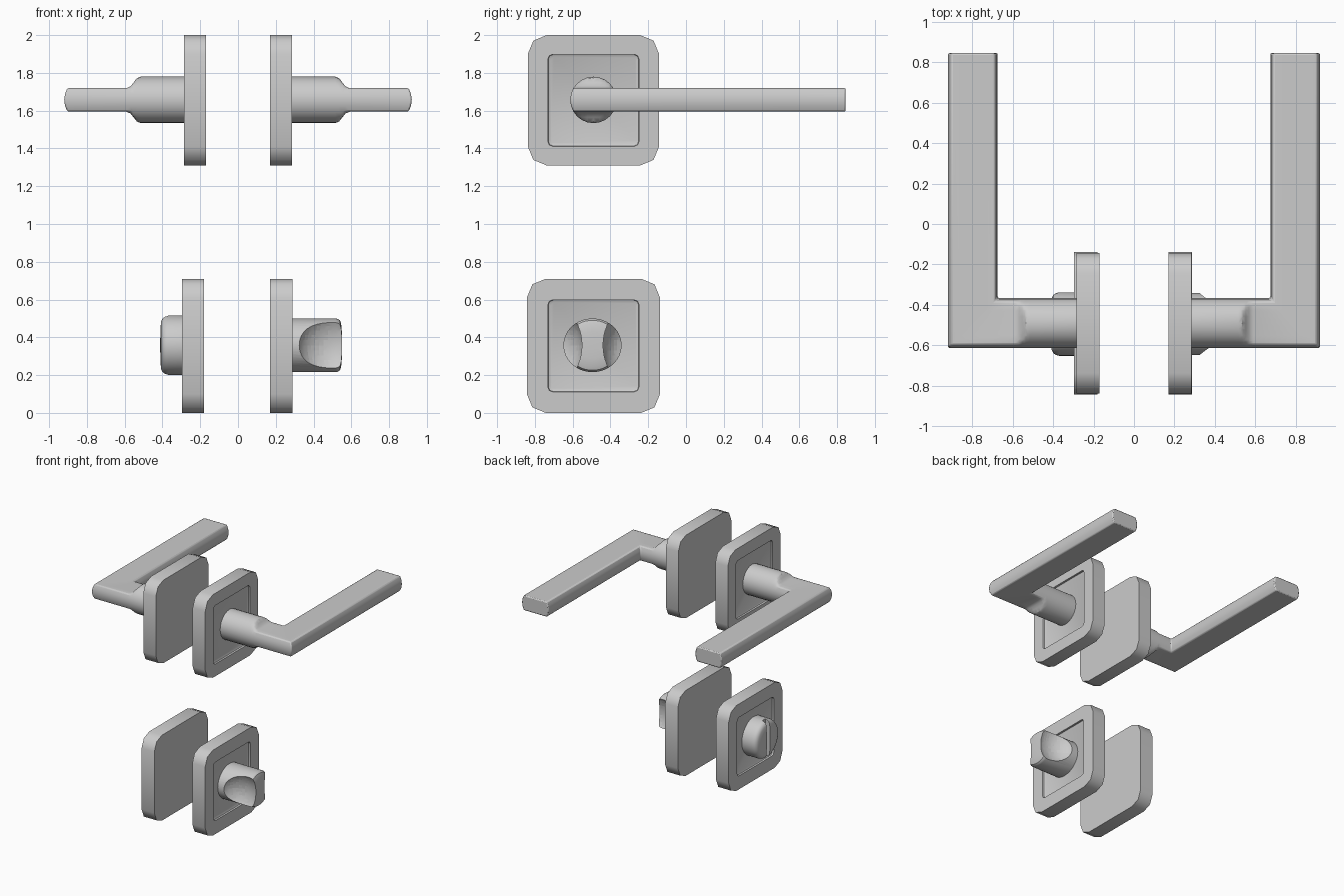
import bpy, bmesh, math
from mathutils import Vector

if "Cube" in bpy.data.objects:
    bpy.data.objects.remove(bpy.data.objects["Cube"])

CY = -0.49  # shared y centre of plates and spindles


def loft(name, rings, smooth=35):
    """Skin matching rings of points and cap both ends."""
    bm = bmesh.new()
    vs = [[bm.verts.new(p) for p in r] for r in rings]
    n = len(rings[0])
    for a, b in zip(vs, vs[1:]):
        for i in range(n):
            j = (i + 1) % n
            bm.faces.new((a[i], a[j], b[j], b[i]))
    bm.faces.new(vs[0])
    bm.faces.new(vs[-1])
    bmesh.ops.recalc_face_normals(bm, faces=bm.faces)
    me = bpy.data.meshes.new(name)
    bm.to_mesh(me)
    bm.free()
    ob = bpy.data.objects.new(name, me)
    bpy.context.collection.objects.link(ob)
    shade(ob, smooth)
    return ob


def shade(ob, angle=35):
    bpy.ops.object.select_all(action='DESELECT')
    ob.select_set(True)
    bpy.context.view_layer.objects.active = ob
    bpy.ops.object.shade_smooth_by_angle(angle=math.radians(angle))


def cut(ob, cutter):
    """Subtract the cutter and remove it."""
    m = ob.modifiers.new("cut", 'BOOLEAN')
    m.operation, m.solver, m.object = 'DIFFERENCE', 'EXACT', cutter
    bpy.context.view_layer.objects.active = ob
    bpy.ops.object.modifier_apply(modifier=m.name)
    bpy.data.objects.remove(cutter)
    shade(ob)


def rounded_square(x, cy, cz, wy, wz, r, seg=2):
    pts = []
    for k, (sy, sz) in enumerate(((1, 1), (-1, 1), (-1, -1), (1, -1))):
        for i in range(seg + 1):
            a = math.pi / 2 * (k + i / seg)
            pts.append(Vector((x, cy + sy * (wy / 2 - r) + r * math.cos(a),
                               cz + sz * (wz / 2 - r) + r * math.sin(a))))
    return pts


def plate(name, back, front, cz, w, h):
    """Square rose with a shallow recessed panel."""
    s = math.copysign(1, front)
    spec = [(back, w, h, 0.1), (front, w, h, 0.1),
            (front, 0.482, 0.487, 0.025),
            (front - s * 0.014, 0.478, 0.483, 0.024),
            (front - s * 0.02, 0.455, 0.46, 0.018)]
    loft(name, [rounded_square(x, CY, cz, a, b, r) for x, a, b, r in spec], 50)


def disc_rings(profile, cz, ry, rz, n=48):
    return [[Vector((x, CY - 0.005 + k * ry * math.cos(2 * math.pi * i / n),
                     cz + k * rz * math.sin(2 * math.pi * i / n)))
             for i in range(n)] for x, k in profile]


def lever(name, s):
    """Round neck flattening into an L-shaped, mitred grip."""
    r, n, cz, cx = 0.123, 24, 1.657, 0.797
    sec = lambda h: [(r * math.cos(2 * math.pi * i / n),
                      max(-h, min(h, r * math.sin(2 * math.pi * i / n)))) for i in range(n)]
    rings = []
    for x, h in ((0.25, .123), (0.515, .123), (0.535, .115), (0.553, .092),
                 (0.568, .073), (0.59, .0625)):
        rings.append([Vector((s * x, CY + u, cz + v)) for u, v in sec(h)])
    flat = sec(0.0625)
    rings.append([Vector((s * (cx - u), CY + u, cz + v)) for u, v in flat])
    rings.append([Vector((s * (cx - u), 0.845, cz + v)) for u, v in flat])
    ob = loft(name, rings)
    b = ob.modifiers.new("soft_edges", 'BEVEL')
    b.width, b.segments, b.limit_method = 0.008, 2, 'ANGLE'
    b.angle_limit = math.radians(40)


# Upper roses and levers
for side, s in (("left", -1), ("right", 1)):
    plate("upper_rose_" + side, s * 0.17, s * 0.285, 1.655, 0.695, 0.69)
    lever("lever_" + side, s)

# Lower roses
plate("lower_rose_right", 0.17, 0.288, 0.355, 0.705, 0.71)
plate("lower_rose_left", -0.18, -0.297, 0.355, 0.705, 0.71)

# Thumb turn: domed drum scooped on both sides
turn = loft("thumb_turn", disc_rings([(0.25, 1), (0.518, 1), (0.53, .98), (0.54, .93),
                                      (0.546, .8), (0.55, .5), (0.551, .15)],
                                     0.358, 0.154, 0.142))
for s in (-1, 1):
    bpy.ops.mesh.primitive_uv_sphere_add(segments=48, ring_count=24, radius=1,
                                         location=(0.50, CY - 0.005 + s * 0.21, 0.358))
    c = bpy.context.object
    c.scale = (0.188, 0.16, 0.205)
    c.hide_render = True
    cut(turn, c)

# Emergency release: domed disc with a coin slot
release = loft("release_disc", disc_rings([(-0.26, 1), (-0.37, 1), (-0.387, .97), (-0.4, .91),
                                           (-0.408, .8), (-0.411, .5), (-0.412, .15)],
                                          0.358, 0.157, 0.157))
bpy.ops.mesh.primitive_cube_add(size=1, location=(-0.41, CY - 0.005, 0.358))
slot = bpy.context.object
slot.scale = (0.08, 0.042, 0.5)
slot.hide_render = True
cut(release, slot)
